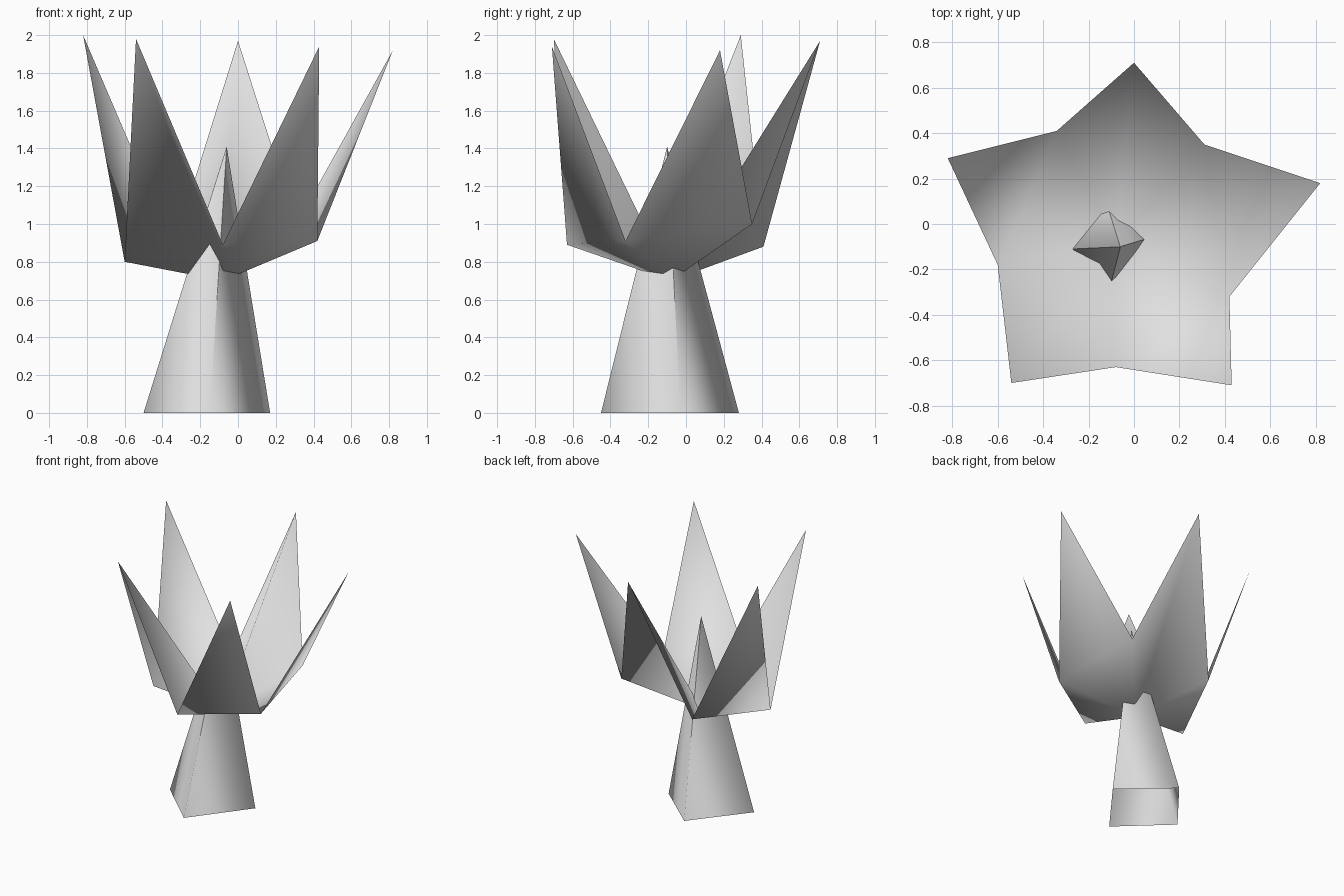
import bpy
from mathutils import Vector

cube = bpy.data.objects.get("Cube")
if cube:
    bpy.data.objects.remove(cube, do_unlink=True)

# One plain grey for the whole plant
grey = bpy.data.materials.new("light_grey")
grey.use_nodes = True
colour = (0.75, 0.75, 0.75, 1)
grey.diffuse_color = colour
grey.node_tree.nodes["Principled BSDF"].inputs["Base Color"].default_value = colour


def add_part(name, verts, faces):
    mesh = bpy.data.meshes.new(name)
    mesh.from_pydata(verts, [], faces)
    mesh.materials.append(grey)
    mesh.shade_smooth()
    obj = bpy.data.objects.new(name, mesh)
    bpy.context.collection.objects.link(obj)
    return obj


# Stem: open four-sided spike that pierces the flower
apex = Vector((-0.06, -0.10, 1.41))
foot = [Vector(p) for p in ((-0.50, -0.12, 0), (-0.15, -0.45, 0),
                            (0.17, -0.03, 0), (-0.18, 0.28, 0))]
top = [p.lerp(apex, 0.998) for p in foot]
sides = [(i, (i + 1) % 4, 4 + (i + 1) % 4, 4 + i) for i in range(4)]
add_part("stem", foot + top, sides)

# Flower: five petals, each spanning two notches around one hidden centre
centre = (-0.08, -0.08, 0.70)
tips = [(-0.82, 0.29, 2.0), (-0.54, -0.70, 1.98), (0.43, -0.71, 1.94),
        (0.82, 0.18, 1.92), (0.0, 0.71, 1.97)]
notches = [(-0.34, 0.41, 0.88), (-0.60, -0.18, 0.80), (-0.08, -0.63, 0.89),
           (0.42, -0.32, 0.91), (0.31, 0.35, 1.0)]
folded = {1, 4}  # petals creased along their length; the others have a flat floor
faces = []
for i in range(5):
    tip, a, b = 1 + i, 6 + i, 6 + (i + 1) % 5
    if i in folded:
        faces += [(0, a, tip), (0, tip, b)]
    else:
        faces += [(a, tip, b), (0, a, b)]
add_part("flower", [centre] + tips + notches, faces)
